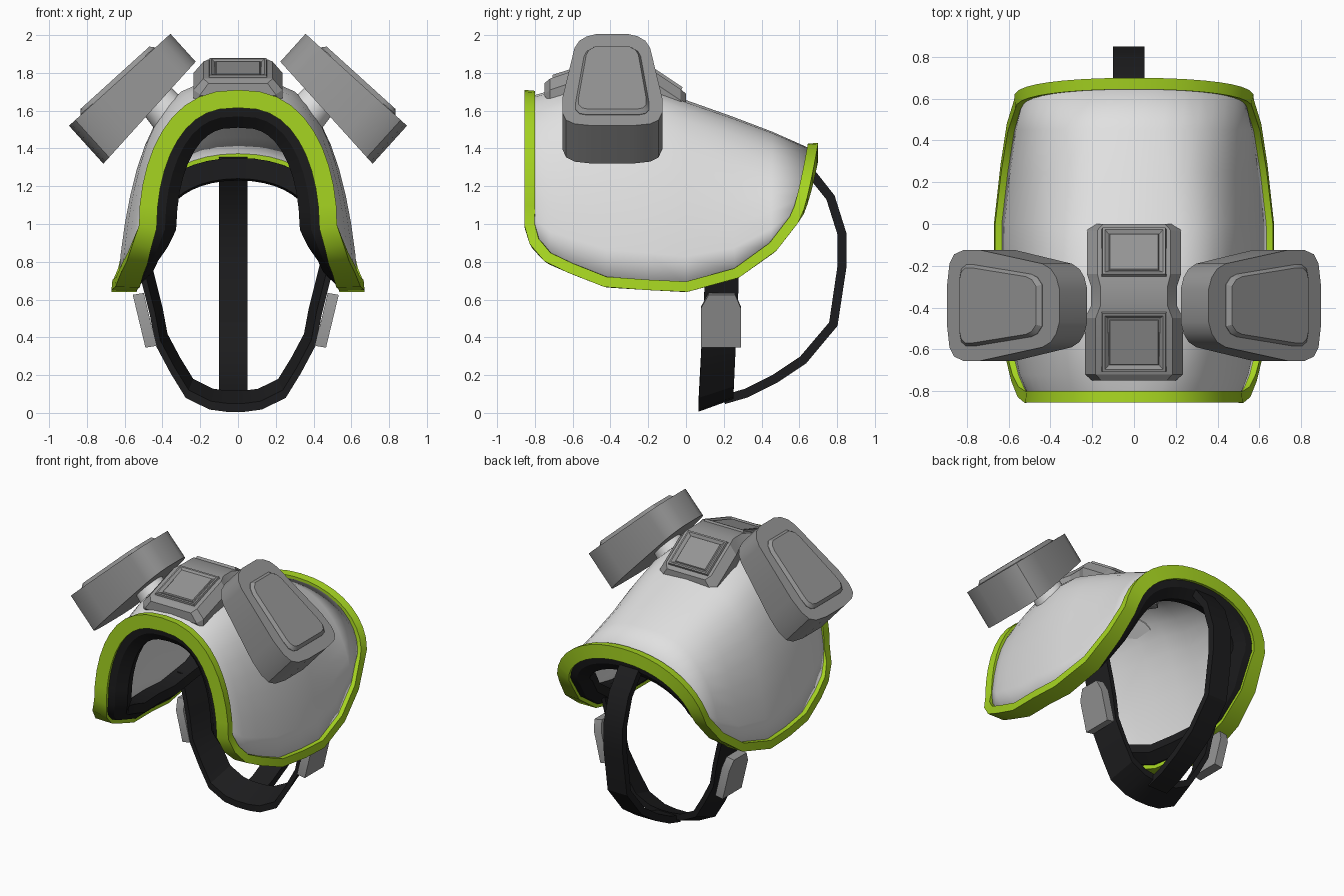
import bpy, bmesh, math
from mathutils import Vector as V

if "Cube" in bpy.data.objects:
    bpy.data.objects.remove(bpy.data.objects["Cube"])


def material(name, rgb):
    m = bpy.data.materials.new(name)
    m.diffuse_color = (*rgb, 1)
    m.use_nodes = True
    m.node_tree.nodes["Principled BSDF"].inputs["Base Color"].default_value = m.diffuse_color
    return m


WHITE = material("shell_white", (0.75, 0.75, 0.75))
GREEN = material("rim_green", (0.38, 0.66, 0.015))
BLACK = material("strap_black", (0.012, 0.012, 0.013))
GREY = material("hard_grey", (0.30, 0.30, 0.30))


def loft(name, rings, mat, loop=False, closed=True, caps=True, angle=30):
    """Join equal-length rings of points with quads."""
    bm = bmesh.new()
    vs = [[bm.verts.new(p) for p in r] for r in rings]
    n = len(rings[0])
    for i in range(len(rings) - (0 if loop else 1)):
        a, b = vs[i], vs[(i + 1) % len(rings)]
        for j in range(n if closed else n - 1):
            k = (j + 1) % n
            bm.faces.new((a[j], a[k], b[k], b[j]))
    if caps and closed and not loop:
        bm.faces.new(vs[0])
        bm.faces.new(vs[-1])
    bmesh.ops.recalc_face_normals(bm, faces=bm.faces)
    me = bpy.data.meshes.new(name)
    bm.to_mesh(me)
    bm.free()
    ob = bpy.data.objects.new(name, me)
    bpy.context.collection.objects.link(ob)
    me.materials.append(mat)
    bpy.ops.object.select_all(action='DESELECT')
    ob.select_set(True)
    bpy.context.view_layer.objects.active = ob
    bpy.ops.object.shade_smooth_by_angle(angle=math.radians(angle))
    return ob


# Shell arches, front to back:
# (y at top, y at bottom, top z, bottom z, half width, squareness, wall taper)
stations = [(-.82, -.82, 1.66, .99, .475, .80, 0), (-.79, -.79, 1.67, .90, .51, .74, .03),
            (-.72, -.72, 1.69, .825, .54, .66, .06), (-.60, -.60, 1.72, .77, .57, .58, .09),
            (-.42, -.42, 1.74, .70, .60, .52, .11), (-.2, -.2, 1.71, .685, .62, .51, .11),
            (0, 0, 1.64, .675, .62, .53, .11), (.24, .26, 1.555, .745, .59, .62, .10),
            (.45, .45, 1.475, .88, .56, .75, .06), (.665, .56, 1.38, 1.02, .525, .95, 0)]
SEG = 20


def arch_point(st, i):
    yt, yb, top, bot, hw, e, taper = st
    a = math.pi * i / SEG
    c, s = math.cos(a), max(0, math.sin(a))
    s = 0 if i in (0, SEG) else s
    x = -math.copysign(abs(c) ** e, c) * hw * (1 - taper * s)
    nrm = V((-c * (top - bot), 0, s * hw)).normalized()
    return V((x, yb + (yt - yb) * s ** .65, bot + (top - bot) * s)), nrm


shell = loft("shell", [[arch_point(s, i)[0] for i in range(SEG + 1)] for s in stations],
             WHITE, closed=False, angle=50)
mod = shell.modifiers.new("thickness", 'SOLIDIFY')
mod.thickness, mod.offset = .03, 0

# Edge loop of the shell, used by the rim and the liner
edge = [arch_point(stations[0], i) for i in range(SEG + 1)]
edge += [arch_point(s, SEG) for s in stations[1:-1]]
edge += [arch_point(stations[-1], i) for i in range(SEG, -1, -1)]
edge += [arch_point(s, 0) for s in stations[-2:0:-1]]


def edge_sweep(name, section, mat, widen=0):
    rings = []
    for k, (p, nrm) in enumerate(edge):
        tan = (edge[(k + 1) % len(edge)][0] - edge[k - 1][0]).normalized()
        nrm = (nrm - tan * nrm.dot(tan)).normalized()
        inward = nrm.cross(tan)
        extra = widen * max(0, (.95 - p.z) / .25)
        rings.append([p + nrm * (a - (extra if a < 0 else 0)) + inward * b for a, b in section])
    loft(name, rings, mat, loop=True)


edge_sweep("rim", [(.05, -.035), (.045, .02), (-.04, .02), (-.045, -.035)], GREEN, .035)
edge_sweep("liner", [(-.03, -.015), (-.09, -.005), (-.15, .05), (-.14, .11), (-.03, .11)], BLACK)

# Side pods: rounded wedge with a raised panel, plus a small mount on the shell
half = [(-.01, .08), (.01, .135), (.045, .175), (.10, .2), (.50, .265),
        (.61, .265), (.67, .245), (.70, .2), (.715, .1)]
outline = half + [(u, -v) for u, v in reversed(half)]
panel_half = [(.10, .10), (.13, .135), (.17, .15), (.54, .195), (.59, .195), (.62, .175), (.63, .14)]
panel = panel_half + [(u, -v) for u, v in reversed(panel_half)]


def pod_point(side, u, v, h):
    return V((side * (.365 + .741 * u + .671 * h), -.39 + v, 2.0 - .671 * u + .741 * h))


for side, label in ((1, "right"), (-1, "left")):
    rings = [[pod_point(side, u, v, -.20 - .10 * u) for u, v in outline],
             [pod_point(side, u, v, 0) for u, v in outline]]
    loft(label + "_pod", rings, GREY)
    rings = [[pod_point(side, u, v, -.01) for u, v in panel],
             [pod_point(side, u, v, .003) for u, v in panel],
             [pod_point(side, .36 + (u - .36) * .93, v * .92, .025) for u, v in panel]]
    loft(label + "_pod_panel", rings, GREY)
    rings = [[pod_point(side, .28 + r * math.cos(t * math.pi / 8),
                        r * math.sin(t * math.pi / 8), h) for t in range(16)]
             for r, h in ((.10, -.20), (.11, -.31))]
    loft(label + "_pod_mount", rings, WHITE)

# Crown block: two slopes meeting at a narrow waist (y, half width, top z, base z)
crown = [(-.75, .20, 1.745, 1.68), (-.72, .235, 1.77, 1.64), (-.45, .235, 1.86, 1.68),
         (-.39, .205, 1.87, 1.68), (-.30, .205, 1.87, 1.68), (-.24, .225, 1.855, 1.64),
         (-.03, .225, 1.715, 1.57), (0, .19, 1.69, 1.57)]
loft("crown_block", [[(-w, y, b), (-w, y, t - .06), (-w * .78, y, t),
                      (w * .78, y, t), (w, y, t - .06), (w, y, b)]
                     for y, w, t, b in crown], GREY, angle=15)


# Raised frames with a plate in the sunken centre on both slopes
def frame(name, y0, z0, y1, z1):
    mid, d = V((0, (y0 + y1) / 2, (z0 + z1) / 2)), V((0, y1 - y0, z1 - z0)) / 2
    up = V((1, 0, 0)).cross(d).normalized()
    rings = []
    for w, s, h in ((.16, 1, -.02), (.15, .96, .012), (.14, .89, .012),
                    (.12, .76, -.002), (.115, .73, .006)):
        rings.append([mid + V((sx * w, 0, 0)) + d * s * sy + up * h
                      for sx, sy in ((-1, -1), (1, -1), (1, 1), (-1, 1))])
    loft(name, rings, GREY, angle=15)


frame("front_frame", -.71, 1.776, -.42, 1.868)
frame("back_frame", -.25, 1.864, -.02, 1.711)

# Chin strap: wide band whose rear edge sits higher and further in
path = [(.53, .82), (.49, .66), (.455, .52), (.425, .36), (.345, .21), (.265, .08), (.14, .018), (.05, .006)]
path += [(-x, z) for x, z in reversed(path)]
CX = -.012
rings = []
for x, z in path:
    f = min(1, max(0, (.7 - z) / .7))
    y0, y1 = .10 - .035 * f, .28 - .03 * f

    def inset(k):
        return CX + x * (1 - k), .75 + (z - .75) * (1 - k)
    (ax, az), (bx, bz), (cx, cz), (dx, dz) = inset(0), inset(.09), inset(.15), inset(.06)
    rings.append([(ax, y0, az), (bx, y1, bz), (cx, y1, cz), (dx, y0, dz)])
loft("chin_strap", rings, BLACK)

# Back strap from the rear arch down to the chin
path = [(.60, 1.34), (.67, 1.26), (.765, 1.14), (.825, .95), (.825, .77),
        (.78, .47), (.62, .28), (.47, .18), (.32, .105), (.2, .07)]
rings = []
for k, (y, z) in enumerate(path):
    a, b = path[max(k - 1, 0)], path[min(k + 1, len(path) - 1)]
    n = V((0, b[1] - a[1], a[0] - b[0])).normalized() * .024
    rings.append([V((x, y, z)) + n * s for x, s in ((-.1, 1), (.05, 1), (.05, -1), (-.1, -1))])
loft("back_strap", rings, BLACK)

# Buckles: leaning plates with clipped upper corners
plate = [(.08, .35), (.29, .35), (.29, .56), (.26, .63), (.12, .63), (.08, .56)]
for side, label in ((1, "right"), (-1, "left")):
    rings = [[(CX + side * (off + (z - .35) * .24), y, z + lift) for y, z in plate]
             for off, lift in ((.42, .005), (.478, -.005))]
    loft(label + "_buckle", rings, GREY)
